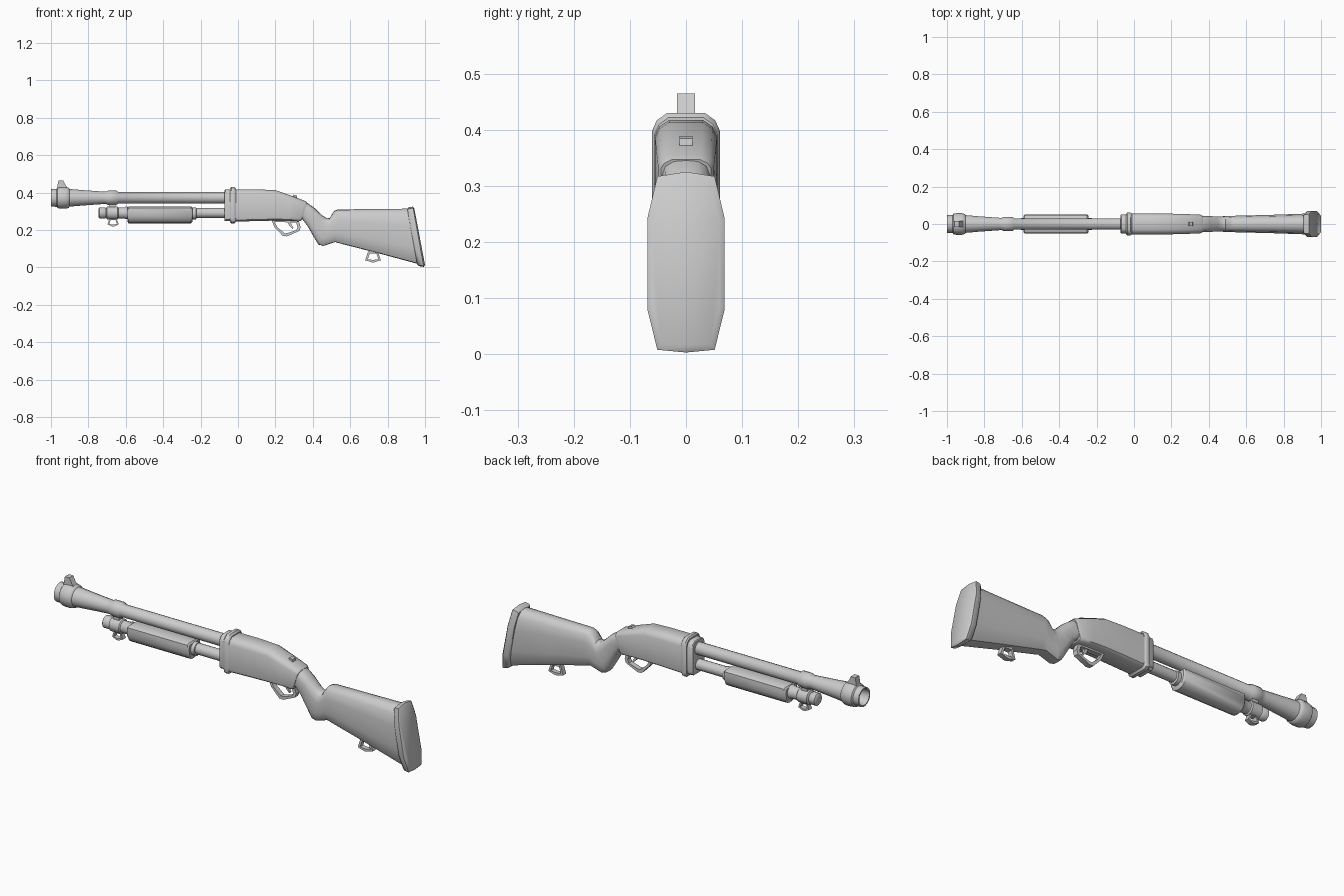
import bpy, bmesh, math
from mathutils import Vector


def finish(name, rings, cyclic=False, angle=40):
    """Skin a list of equal-length point rings into one smooth-by-angle object."""
    bm = bmesh.new()
    vs = [[bm.verts.new(p) for p in r] for r in rings]
    n = len(vs[0])
    pairs = list(zip(vs, vs[1:])) + ([(vs[-1], vs[0])] if cyclic else [])
    for a, b in pairs:
        for i in range(n):
            j = (i + 1) % n
            bm.faces.new((a[i], a[j], b[j], b[i]))
    if not cyclic:
        bm.faces.new(vs[0])
        bm.faces.new(vs[-1])
    bmesh.ops.recalc_face_normals(bm, faces=bm.faces)
    me = bpy.data.meshes.new(name)
    bm.to_mesh(me)
    bm.free()
    ob = bpy.data.objects.new(name, me)
    bpy.context.collection.objects.link(ob)
    bpy.ops.object.select_all(action='DESELECT')
    ob.select_set(True)
    bpy.context.view_layer.objects.active = ob
    bpy.ops.object.shade_smooth_by_angle(angle=math.radians(angle))
    return ob


def lathe(name, z, profile, seg=16):
    """Turn (x, radius) points about a lengthwise axis at height z."""
    ang = [2 * math.pi * (i + .5) / seg for i in range(seg)]
    return finish(name, [[(x, r * math.cos(a), z + r * math.sin(a)) for a in ang]
                         for x, r in profile])


def loft(name, half, sections, angle=40):
    """half: (width, height) fractions bottom to top; sections: top xz, bottom xz, half width."""
    shape = half + [(-y, t) for y, t in reversed(half) if y > 0]
    rings = []
    for tx, tz, bx, bz, w in sections:
        rings.append([(bx + (tx - bx) * t, y * w, bz + (tz - bz) * t) for y, t in shape])
    return finish(name, rings, angle=angle)


def frame_loop(name, path, thick, w):
    """Closed flat band following an xz outline."""
    c = sum((Vector(p) for p in path), Vector((0, 0))) / len(path)
    rings = []
    for p in path:
        o = Vector(p)
        i = o + (c - o).normalized() * thick
        rings.append([(o.x, -w, o.y), (o.x, w, o.y), (i.x, w, i.y), (i.x, -w, i.y)])
    return finish(name, rings, cyclic=True, angle=30)


def prism(name, outline, w):
    """Extrude an xz outline across y."""
    return finish(name, [[(x, y, z) for x, z in outline] for y in (-w, w)], angle=30)


# Barrel with flared, hollow muzzle
lathe("barrel", 0.372, [
    (-0.80, 0.033), (-0.985, 0.038), (-1.0, 0.041), (-1.0, 0.048), (-0.97, 0.049),
    (-0.965, 0.056), (-0.95, 0.059), (-0.92, 0.059), (-0.905, 0.055), (-0.90, 0.048),
    (-0.83, 0.042), (-0.72, 0.034), (-0.705, 0.034), (-0.695, 0.039), (-0.65, 0.039),
    (-0.64, 0.031), (-0.05, 0.031)])
prism("front_sight", [(-0.97, 0.41), (-0.96, 0.465), (-0.935, 0.465),
                      (-0.922, 0.44), (-0.90, 0.41)], 0.016)

# Magazine tube, cap and the clamp joining it to the barrel
lathe("magazine_tube", 0.291, [
    (-0.745, 0.024), (-0.74, 0.031), (-0.712, 0.031), (-0.705, 0.026), (-0.70, 0.036),
    (-0.645, 0.036), (-0.64, 0.030), (-0.605, 0.030), (-0.60, 0.034), (-0.59, 0.034),
    (-0.585, 0.027), (-0.05, 0.027)])
prism("barrel_clamp", [(-0.69, 0.30), (-0.69, 0.36), (-0.655, 0.36), (-0.655, 0.30)], 0.016)

# Sliding fore-end grip
round_half = [(0, 0), (0.4, 0.03), (0.75, 0.16), (0.95, 0.42), (1, 0.7), (0.97, 0.93), (0.8, 1), (0, 1)]
loft("fore_end", round_half, [
    (-0.592, 0.318, -0.592, 0.245, 0.044), (-0.585, 0.325, -0.585, 0.236, 0.05),
    (-0.25, 0.325, -0.25, 0.236, 0.05), (-0.243, 0.318, -0.243, 0.245, 0.044)])
lathe("fore_end_collar", 0.288, [(-0.25, 0.033), (-0.225, 0.033), (-0.222, 0.027)])

# Receiver with its stepped front collar
box_half = [(0, 0), (0.75, 0), (0.95, 0.05), (1, 0.14), (1, 0.83), (0.86, 0.93), (0.55, 1), (0, 1)]
loft("receiver_front", box_half, [
    (-0.072, 0.413, -0.072, 0.25, 0.047), (-0.068, 0.417, -0.068, 0.247, 0.05),
    (-0.035, 0.417, -0.035, 0.247, 0.05)])
loft("receiver_collar", box_half, [
    (-0.042, 0.424, -0.042, 0.24, 0.056), (-0.036, 0.43, -0.036, 0.234, 0.061),
    (-0.02, 0.43, -0.02, 0.234, 0.061), (-0.012, 0.422, -0.012, 0.242, 0.056)])
loft("receiver", box_half, [
    (-0.02, 0.417, -0.02, 0.244, 0.056), (0.10, 0.417, 0.10, 0.248, 0.056),
    (0.20, 0.413, 0.20, 0.25, 0.055), (0.28, 0.385, 0.27, 0.25, 0.053),
    (0.36, 0.355, 0.325, 0.246, 0.05), (0.37, 0.347, 0.338, 0.25, 0.045)])
prism("safety_catch", [(0.25, 0.37), (0.265, 0.385), (0.29, 0.378), (0.298, 0.389),
                       (0.314, 0.384), (0.318, 0.36)], 0.012)

# Trigger and guard
frame_loop("trigger_guard", [(0.18, 0.25), (0.195, 0.215), (0.24, 0.168), (0.262, 0.166),
                             (0.328, 0.195), (0.335, 0.215), (0.325, 0.25)], 0.017, 0.013)
prism("trigger", [(0.262, 0.25), (0.275, 0.222), (0.292, 0.205), (0.296, 0.212),
                  (0.285, 0.228), (0.284, 0.25)], 0.007)

# Stock with curved wrist
stock_half = [(0, -0.01), (0.6, 0), (0.85, 0.1), (1, 0.28), (1, 0.68), (0.85, 0.88), (0.5, 0.98), (0, 1)]
loft("stock", stock_half, [
    (0.35, 0.352, 0.325, 0.252, 0.044), (0.37, 0.345, 0.345, 0.258, 0.043),
    (0.41, 0.317, 0.372, 0.222, 0.042), (0.45, 0.279, 0.405, 0.165, 0.041),
    (0.472, 0.265, 0.43, 0.124, 0.041), (0.49, 0.264, 0.455, 0.116, 0.041),
    (0.515, 0.303, 0.52, 0.137, 0.043), (0.535, 0.31, 0.545, 0.13, 0.044),
    (0.73, 0.312, 0.75, 0.078, 0.049), (0.92, 0.314, 0.96, 0.022, 0.056)], angle=45)

# Butt pad
pad_half = [(0, 0), (0.74, 0.015), (1, 0.24), (1, 0.74), (0.74, 0.975), (0, 1)]
loft("butt_pad", pad_half, [
    (0.905, 0.313, 0.958, 0.016, 0.063), (0.912, 0.321, 0.968, 0.007, 0.069),
    (0.935, 0.325, 0.993, 0.003, 0.069), (0.943, 0.313, 1.0, 0.013, 0.06)], angle=50)

# Sling loops under the stock and the clamp
for name, x, z, s in (("rear_sling_loop", 0.722, 0.03, 1.0), ("front_sling_loop", -0.668, 0.222, 0.72)):
    frame_loop(name, [(x - 0.042 * s, z + 0.008), (x - 0.026 * s, z + 0.056 * s),
                      (x + 0.026 * s, z + 0.056 * s), (x + 0.042 * s, z + 0.008),
                      (x + 0.006, z - 0.003), (x - 0.006, z - 0.003)], 0.014 * s, 0.012)
    prism(name + "_mount", [(x - 0.02 * s, z + 0.045 * s), (x + 0.02 * s, z + 0.045 * s),
                            (x + 0.026 * s, z + 0.075 * s), (x - 0.026 * s, z + 0.075 * s)], 0.014)
